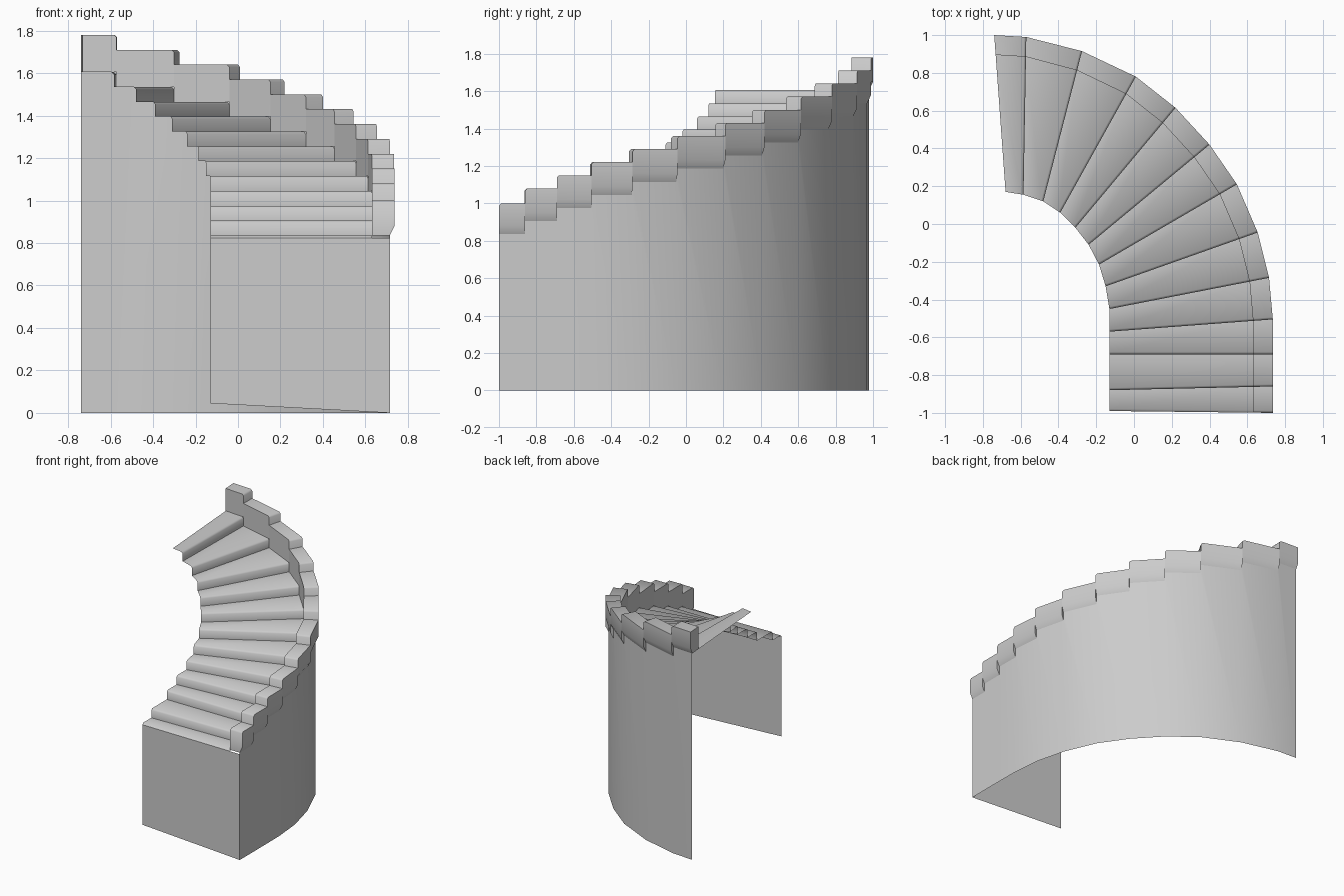
import bpy, bmesh
from math import radians
from mathutils import Vector

if "Cube" in bpy.data.objects:
    bpy.data.objects.remove(bpy.data.objects["Cube"])

# Plan lines of the step fronts: inner end and outer end of each
INNER = [(-.13, -.99), (-.13, -.88), (-.13, -.69), (-.13, -.57), (-.13, -.45),
         (-.15, -.33), (-.185, -.215), (-.24, -.11), (-.31, -.02), (-.39, .06),
         (-.48, .12), (-.585, .155), (-.68, .17)]
OUTER = [(.737, -1), (.737, -.86), (.737, -.69), (.735, -.505), (.715, -.285),
         (.655, -.045), (.545, .21), (.40, .42), (.22, .615), (.01, .78),
         (-.275, .915), (-.57, .99), (-.74, 1)]
STEPS = 12
WALL, KERB, BEV = .022, .105, .012


def tread_z(i):
    return .835 + .07 * i


def at(i, inset, z, forward=0.0):
    """Point on plan line i, inset from its outer end, optionally moved uphill."""
    p, q = Vector(OUTER[i]), Vector(INNER[i])
    r = p + (q - p).normalized() * inset
    if forward:
        d = Vector(OUTER[i + 1]) - p
        r += d.normalized() * forward
    return Vector((r.x, r.y, z))


def inner(i, z, forward=0.0):
    r = Vector(INNER[i])
    if forward:
        r += (Vector(INNER[i + 1]) - r).normalized() * forward
    return Vector((r.x, r.y, z))


def build(name, polys):
    bm = bmesh.new()
    for poly in polys:
        bm.faces.new([bm.verts.new(p) for p in poly])
    bmesh.ops.remove_doubles(bm, verts=bm.verts, dist=1e-5)
    bmesh.ops.recalc_face_normals(bm, faces=bm.faces)
    mesh = bpy.data.meshes.new(name)
    bm.to_mesh(mesh)
    bm.free()
    ob = bpy.data.objects.new(name, mesh)
    bpy.context.collection.objects.link(ob)
    bpy.ops.object.select_all(action='DESELECT')
    bpy.context.view_layer.objects.active = ob
    ob.select_set(True)
    bpy.ops.object.shade_smooth_by_angle(angle=radians(50))
    return ob


# Treads and risers, an open sheet with softened nosings
steps = []
for i in range(STEPS):
    z = tread_z(i)
    a, b = inner(i, z - BEV), at(i, KERB, z - BEV)
    c, d = inner(i, z, BEV), at(i, KERB, z, BEV)
    if i:
        steps.append([inner(i, z - .07), at(i, KERB, z - .07), b, a])
    steps.append([a, b, d, c])
    steps.append([c, d, at(i + 1, KERB, z), inner(i + 1, z)])
build("stair_steps", steps)

# Front panel under the first step
z = tread_z(0)
build("front_panel", [[inner(0, .045), at(0, WALL, 0), at(0, WALL, z - BEV),
                       at(0, KERB, z - BEV), inner(0, z - BEV)]])

# Curved outer wall, its top stepping up with the stairs
wall = []
for i in range(STEPS):
    z = tread_z(i)
    poly = [at(i, WALL, 0), at(i + 1, WALL, 0), at(i + 1, WALL, z), at(i, WALL, z)]
    if i:
        poly.append(at(i, WALL, z - .07))
    wall.append(poly)
build("outer_wall", wall)


# Stepped parapet: one block per step, flared out over the wall
def section(i, z, top, forward=0.0):
    profile = [(KERB, z), (KERB, top), (0, top), (0, z + .045), (WALL, z)]
    return [at(i, inset, h, forward) for inset, h in profile]


for i in range(STEPS):
    z = tread_z(i)
    top = z + (.175 if i else .165)
    rings = [section(i, z, top - BEV), section(i, z, top, BEV), section(i + 1, z, top)]
    polys = [rings[0], rings[-1]]
    for r, s in zip(rings, rings[1:]):
        polys += [[r[k], r[k + 1], s[k + 1], s[k]] for k in range(4)]
    build(f"parapet_block_{i + 1}", polys)
